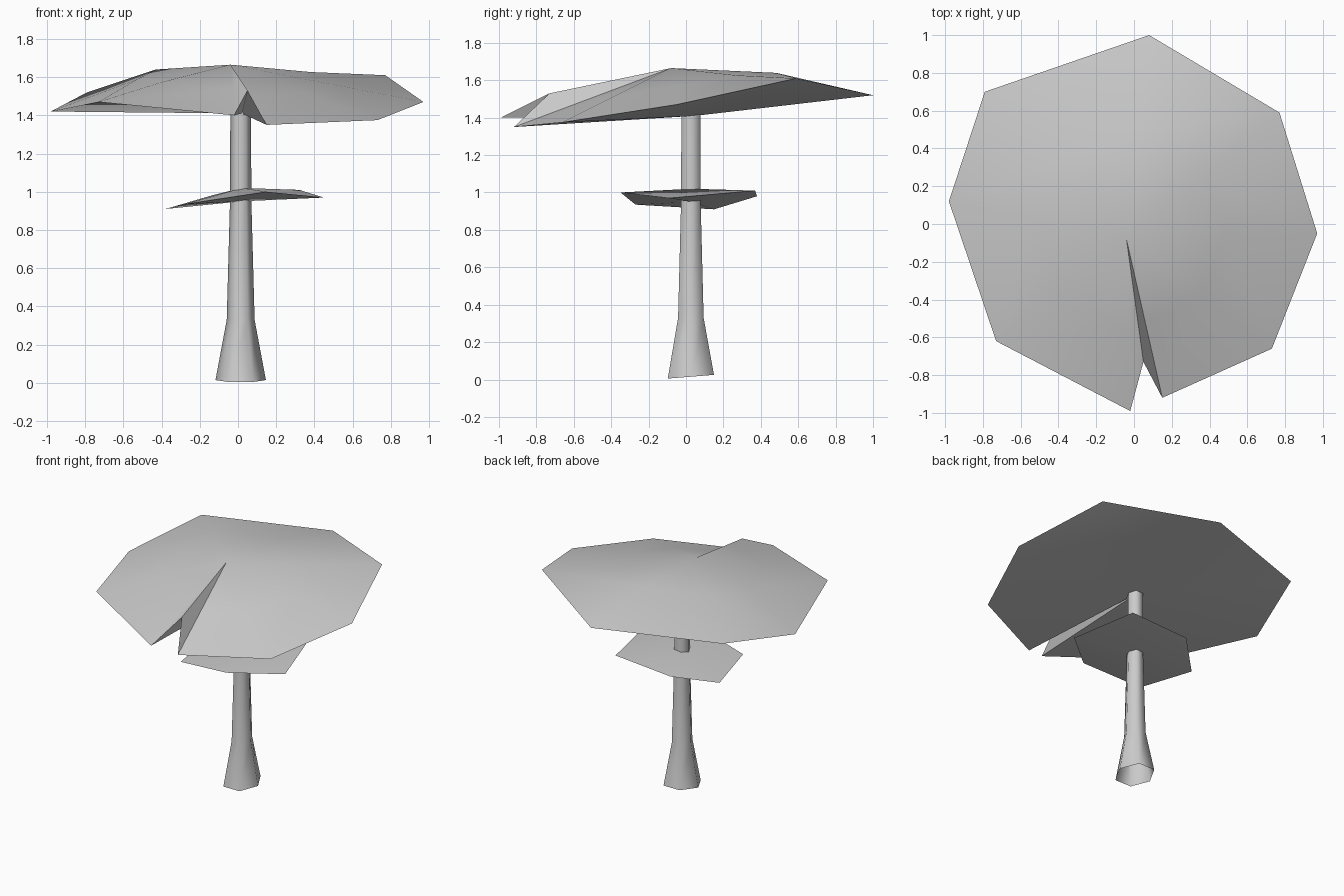
import bpy, bmesh, math
from mathutils import Vector

cube = bpy.data.objects.get("Cube")
if cube:
    bpy.data.objects.remove(cube)

grey = bpy.data.materials.new("plain_grey")
grey.use_nodes = True
grey.diffuse_color = (0.6, 0.6, 0.6, 1)
grey.node_tree.nodes["Principled BSDF"].inputs["Base Color"].default_value = grey.diffuse_color


def finish(name, bm, angle):
    """Turn the bmesh into a smooth shaded object with sharp creases."""
    bmesh.ops.recalc_face_normals(bm, faces=bm.faces)
    mesh = bpy.data.meshes.new(name)
    bm.to_mesh(mesh)
    bm.free()
    mesh.materials.append(grey)
    obj = bpy.data.objects.new(name, mesh)
    bpy.context.collection.objects.link(obj)
    bpy.ops.object.select_all(action='DESELECT')
    obj.select_set(True)
    bpy.context.view_layer.objects.active = obj
    bpy.ops.object.shade_smooth_by_angle(angle=math.radians(angle))


def fan(bm, centre, ring):
    for a, b in zip(ring, ring[1:] + ring[:1]):
        bm.faces.new((centre, a, b))


def bridge(bm, low, high):
    n = len(low)
    for i in range(n):
        j = (i + 1) % n
        bm.faces.new((low[i], low[j], high[j], high[i]))


def canopy(name, rim_points, top, bottom, lifts=None):
    """Irregular shallow cone: fanned underside, top optionally bulged by a middle ring."""
    bm = bmesh.new()
    rim = [bm.verts.new(p) for p in rim_points]
    apex, under = bm.verts.new(top), bm.verts.new(bottom)
    fan(bm, under, rim)
    if lifts:
        middle = []
        for v, lift in zip(rim, lifts):
            p = Vector(top).lerp(v.co, 0.52)
            p.z += lift
            middle.append(bm.verts.new(p))
        bridge(bm, rim, middle)
        fan(bm, apex, middle)
        bmesh.ops.triangulate(bm, faces=[f for f in bm.faces if len(f.verts) > 3])
    else:
        fan(bm, apex, rim)
    finish(name, bm, 50)


# Large cap, with a notch torn into its front rim
cap_rim = [
    (0.97, -0.05, 1.47), (0.77, 0.59, 1.61), (0.08, 1, 1.52), (-0.79, 0.7, 1.52),
    (-0.98, 0.12, 1.42), (-0.73, -0.62, 1.47), (-0.02, -0.99, 1.4),
    (0.05, -0.73, 1.53), (0.15, -0.92, 1.35), (0.73, -0.66, 1.375),
]
cap_lift = [0, -0.01, 0.05, 0.05, 0.05, 0.01, 0.01, 0, 0, 0]
canopy("cap", cap_rim, (-0.04, -0.08, 1.665), (0.02, 0.05, 1.41), cap_lift)

# Small ring plate around the stem
plate_rim = [
    (0.45, -0.09, 0.97), (0.32, 0.37, 1.01), (-0.14, 0.38, 0.98),
    (-0.38, 0.15, 0.91), (-0.28, -0.27, 0.935), (0.15, -0.35, 1),
]
canopy("stem_plate", plate_rim, (0.02, 0.03, 1.02), (0.02, 0.03, 0.95))

# Six-sided flared stem, open at both ends, with a slightly tilted foot
bm = bmesh.new()
rings = []
for radius, z, tilt in ((0.132, 0.015, 0.08), (0.073, 0.33, 0), (0.056, 0.95, 0), (0.054, 1.46, 0)):
    ring = []
    for i in range(6):
        a = math.tau * i / 6
        x, y = radius * math.cos(a), radius * 1.08 * math.sin(a)
        ring.append(bm.verts.new((x + 0.014, y + 0.026, z + tilt * y)))
    rings.append(ring)
for low, high in zip(rings, rings[1:]):
    bridge(bm, low, high)
finish("stem", bm, 65)
